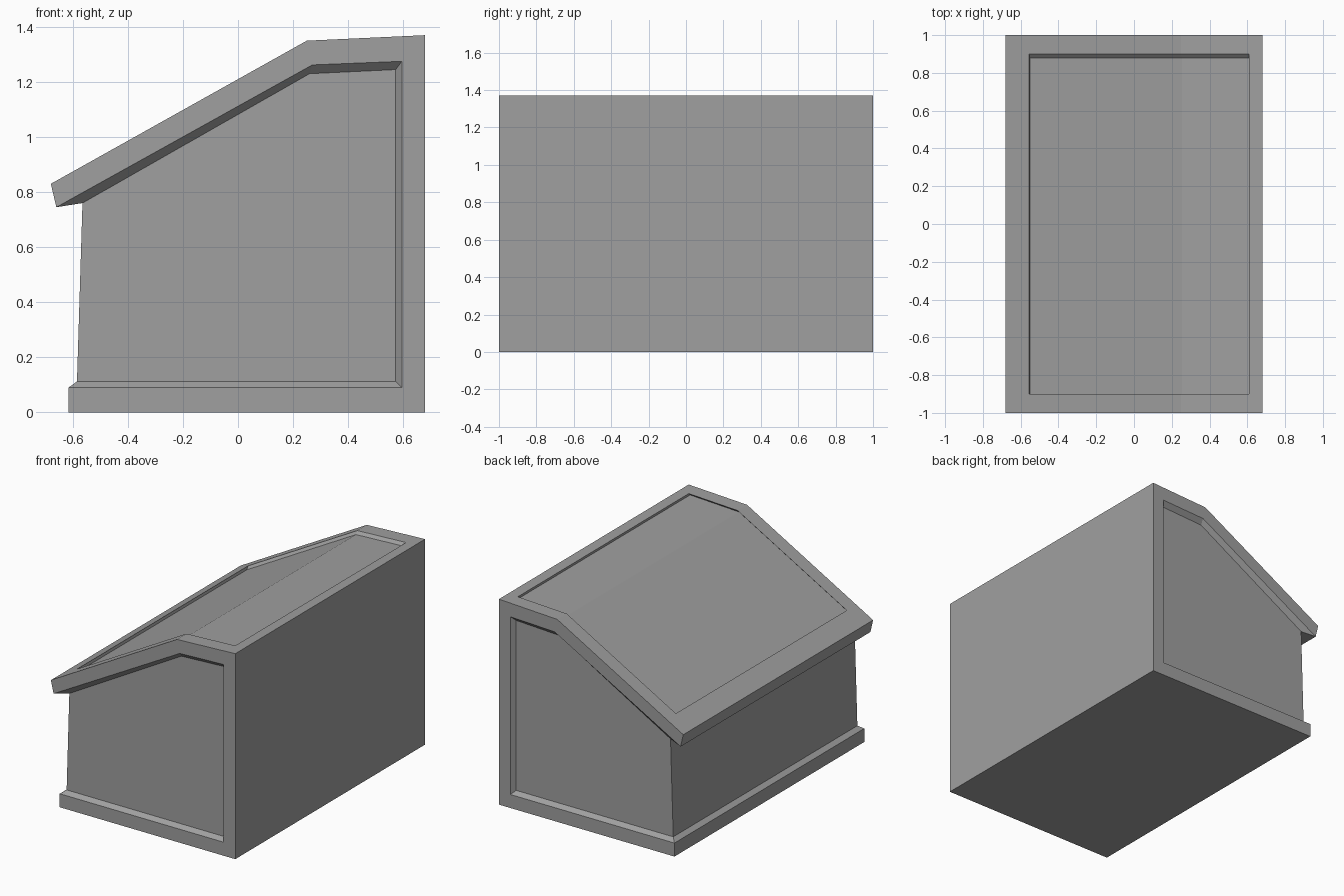
import bpy
import bmesh
from mathutils import Vector

cube = bpy.data.objects.get("Cube")
if cube:
    bpy.data.objects.remove(cube, do_unlink=True)

grey = bpy.data.materials.new("plain grey")
grey.use_nodes = True
colour = (0.35, 0.35, 0.35, 1)
grey.diffuse_color = colour
grey.node_tree.nodes["Principled BSDF"].inputs["Base Color"].default_value = colour

# Profiles in x and z
base = [(-0.615, 0), (0.68, 0)]
roof = [(0.68, 1.37), (0.25, 1.35), (-0.68, 0.83)]
opening = [(-0.66, 0.745), (0.27, 1.262), (0.595, 1.275), (0.595, 0.09), (-0.615, 0.09)]
panel = [(-0.565, 0.76), (0.26, 1.23), (0.573, 1.245), (0.573, 0.112), (-0.585, 0.112)]
HALF, PANEL_Y, RIM_Y = 1.0, 0.97, 0.9

bm = bmesh.new()


def at(profile, y):
    return [Vector((x, y, z)) for x, z in profile]


def face(points):
    bm.faces.new([bm.verts.new(p) for p in points])


def bridge(first, second, closed=False):
    """Join two matching rows of points with quads."""
    count = len(first) if closed else len(first) - 1
    for i in range(count):
        j = (i + 1) % len(first)
        face([first[i], first[j], second[j], second[i]])


def ring(profile, y):
    return at(profile, -y) + at(profile, y)[::-1]


# End frames and the recessed end panels
for side in (-1, 1):
    face(at(base + roof + opening, side * HALF))
    bridge(at(opening, side * HALF), at(panel, side * PANEL_Y))
    face(at(panel, side * PANEL_Y))

# Floor and tall wall
wall = base + roof[:1]
bridge(at(wall, -HALF), at(wall, HALF))

# Low side: fascia, eave underside, recessed wall, ledge and base
bridge(at([roof[2], opening[0]], -HALF), at([roof[2], opening[0]], HALF))
bridge(at([opening[-1], base[0]], -HALF), at([opening[-1], base[0]], HALF))
for i in (0, -1):
    face([*at([opening[i]], -HALF), *at([opening[i]], HALF),
          *at([panel[i]], PANEL_Y), *at([panel[i]], -PANEL_Y)])
low_wall = [panel[0], panel[-1]]
bridge(at(low_wall, -PANEL_Y), at(low_wall, PANEL_Y))

# Roof border, shallow recess and sunken roof panel
high, ridge, eave = (Vector(p) for p in roof)
rim = [high.lerp(ridge, 0.163), ridge, ridge.lerp(eave, 0.866)]
outer, inner = ring(roof, HALF), ring(rim, RIM_Y)
sunken = [p + Vector((0.004, -0.02, -0.018)) for p in inner]
bridge(outer, inner, closed=True)
bridge(inner, sunken, closed=True)
bridge(sunken[:3], sunken[:2:-1])

bmesh.ops.remove_doubles(bm, verts=bm.verts, dist=0.0005)
bmesh.ops.recalc_face_normals(bm, faces=bm.faces)

mesh = bpy.data.meshes.new("roofed_housing")
bm.to_mesh(mesh)
bm.free()
mesh.materials.append(grey)
bpy.context.collection.objects.link(bpy.data.objects.new("roofed_housing", mesh))
